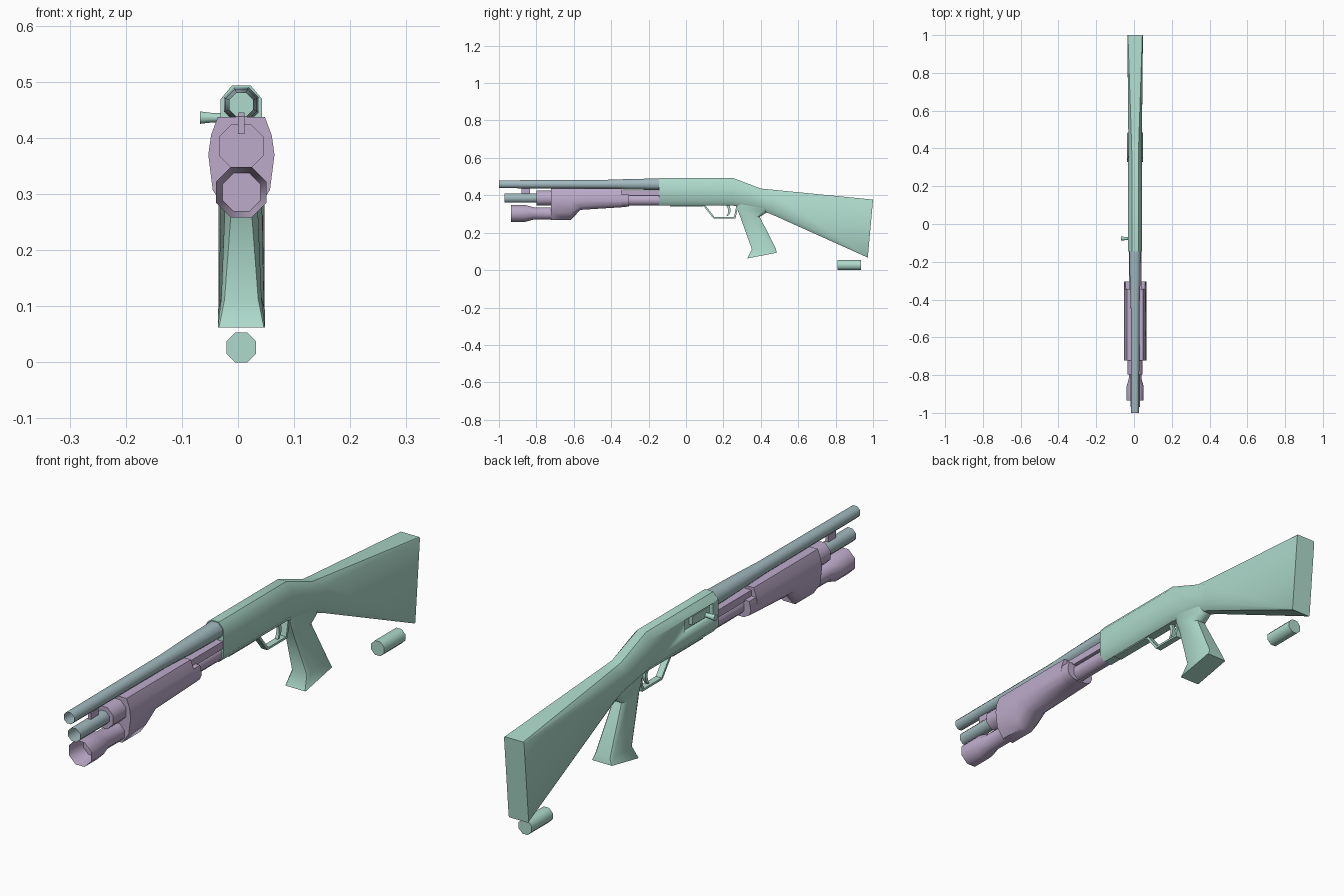
import bpy, bmesh, math
from mathutils import Vector

if "Cube" in bpy.data.objects:
    bpy.data.objects.remove(bpy.data.objects["Cube"])

CX = 0.006  # centre line of the body


def material(name, rgb):
    m = bpy.data.materials.new(name)
    m.diffuse_color = (*rgb, 1)
    m.use_nodes = True
    m.node_tree.nodes["Principled BSDF"].inputs["Base Color"].default_value = m.diffuse_color
    return m


GREEN = material("soft green", (0.42, 0.70, 0.60))
PURPLE = material("dusty lilac", (0.51, 0.41, 0.59))
BLUE = material("grey blue", (0.36, 0.49, 0.52))


def loft(name, rings, mat, caps=(True, True), angle=50):
    """Skin a list of equal-length closed rings of points."""
    bm = bmesh.new()
    vs = [[bm.verts.new(p) for p in r] for r in rings]
    n = len(rings[0])
    for a, b in zip(vs, vs[1:]):
        for i in range(n):
            j = (i + 1) % n
            bm.faces.new((a[i], a[j], b[j], b[i]))
    if caps[0]:
        bm.faces.new(vs[0][::-1])
    if caps[1]:
        bm.faces.new(vs[-1])
    bmesh.ops.recalc_face_normals(bm, faces=bm.faces)
    me = bpy.data.meshes.new(name)
    bm.to_mesh(me)
    bm.free()
    me.materials.append(mat)
    for p in me.polygons:
        p.use_smooth = True
    me.set_sharp_from_angle(angle=math.radians(angle))
    ob = bpy.data.objects.new(name, me)
    bpy.context.collection.objects.link(ob)
    return ob


def tube(name, stations, z, mat, caps=(False, False)):
    """Eight-sided tube along y; stations are (y, radius to the flats)."""
    rings = []
    for y, r in stations:
        r /= math.cos(math.pi / 8)
        rings.append([(CX + r * math.cos((i + .5) * math.pi / 4), y,
                       z + r * math.sin((i + .5) * math.pi / 4)) for i in range(8)])
    return loft(name, rings, mat, caps)


def ring(a, b, half, cx, ct):
    """Chamfered rectangle between (y, z) ends a and b."""
    a, b = Vector((0, *a)), Vector((0, *b))
    length = (b - a).length
    out = []
    for x, t in ((half - cx, 0), (half, ct), (half, length - ct), (half - cx, length),
                 (cx - half, length), (-half, length - ct), (-half, ct), (cx - half, 0)):
        p = a + (b - a) * (t / length)
        out.append((CX + x, p.y, p.z))
    return out


def box(name, x, y, z, mat):
    rect = lambda yy: [(x[0], yy, z[0]), (x[1], yy, z[0]), (x[1], yy, z[1]), (x[0], yy, z[1])]
    return loft(name, [rect(y[0]), rect(y[1])], mat)


# Receiver and stock in one skin
body = loft("receiver_and_stock", [
    ring((-.145, .493), (-.145, .345), .037, .020, .024),
    ring((.25, .493), (.25, .345), .037, .020, .024),
    ring((.40, .436), (.41, .315), .036, .018, .026),
    ring((.46, .430), (.46, .297), .036, .016, .026),
    ring((1.0, .377), (.972, .067), .041, .003, .004)], GREEN)

# Ejection port cut in the left side
cutter = box("port_cutter", (-.08, -.016), (-.115, .05), (.418, .466), GREEN)
cutter.hide_render = True
cutter.hide_viewport = False
cutter.display_type = 'WIRE'
cut = body.modifiers.new("port", 'BOOLEAN')
cut.operation = 'DIFFERENCE'
cut.solver = 'EXACT'
cut.object = cutter
box("bolt", (-.030, -.010), (-.095, .005), (.430, .462), GREEN)

# Charging handle
loft("charging_handle", [[(x, -.077 + r * math.cos(i * math.pi / 4 + math.pi / 8),
                           .436 + r * math.sin(i * math.pi / 4 + math.pi / 8)) for i in range(8)]
                         for x, r in ((-.068, .012), (-.045, .009), (-.02, .009))], GREEN)

# Pistol grip with flared base
loft("grip", [
    ring((.268, .365), (.455, .350), .030, .012, .025),
    ring((.272, .330), (.432, .308), .030, .012, .025),
    ring((.290, .285), (.394, .285), .029, .012, .022),
    ring((.352, .112), (.480, .116), .036, .006, .010),
    ring((.327, .062), (.485, .093), .042, .002, .003)], GREEN)

# Trigger guard: thin strip bent round a path
outer = [(.085, .350), (.100, .335), (.147, .276), (.265, .276), (.280, .350)]
inner = [(.100, .350), (.110, .338), (.152, .284), (.257, .284), (.270, .350)]
loft("trigger_guard", [[(CX - .012, *o), (CX + .012, *o), (CX + .012, *i), (CX - .012, *i)]
                       for o, i in zip(outer, inner)], GREEN)

# Curved trigger
loft("trigger", [[(CX + sx * .006, y + sy * w, z) for sx, sy in ((-1, -1), (1, -1), (1, 1), (-1, 1))]
                 for y, z, w in ((.222, .35, .008), (.232, .325, .007),
                                 (.230, .305, .006), (.220, .288, .004))], GREEN)

# Loading gate under the receiver
box("loading_gate", (CX - .016, CX + .016), (-.085, .09), (.341, .350), GREEN)

# Barrel and magazine tube, both open at the front
tube("barrel", [(-1, .021), (-.45, .023), (-.30, .028), (-.14, .031)], .459, BLUE)
tube("magazine_tube", [(-.97, .0245), (-.72, .0245)], .385, BLUE)

# Clamp ring and barrel band
tube("clamp_ring", [(-.798, .040), (-.72, .040)], .385, PURPLE, (True, True))
box("barrel_band", (CX - .006, CX + .006), (-.88, -.835), (.407, .445), PURPLE)


# Pump fore-end, deep at the front where the lamp sits
def fore_ring(y, top, bottom, low_half):
    mid = .370
    low = bottom + (mid - bottom) * .38
    side = [(.042 if top > .42 else .052, top), (.054, min(.405, top - .01)), (.059, mid),
            (.051, low), (low_half, bottom)]
    return [(CX + x, y, z) for x, z in side] + [(CX - x, y, z) for x, z in side[::-1]]


loft("fore_end", [
    fore_ring(-.722, .437, .268, .024),
    fore_ring(-.615, .437, .268, .024),
    fore_ring(-.565, .437, .322, .030),
    fore_ring(-.345, .437, .336, .030)], PURPLE)
loft("fore_end_tail", [
    fore_ring(-.345, .404, .336, .030),
    fore_ring(-.305, .404, .340, .030)], PURPLE)

# Slide rails running back into the receiver
tube("slide_tube", [(-.32, .030), (-.14, .030)], .375, PURPLE, (True, True))
box("slide_rails", (CX - .033, CX + .033), (-.35, -.14), (.398, .426), PURPLE)

# Lamp with recessed lens
tube("lamp", [(-.715, .033), (-.815, .033), (-.860, .045), (-.935, .045), (-.865, .034)],
     .303, PURPLE, (True, True))

# Loose shell
tube("shell", [(.81, .0265), (.935, .0265)], .0265, GREEN, (True, True))
